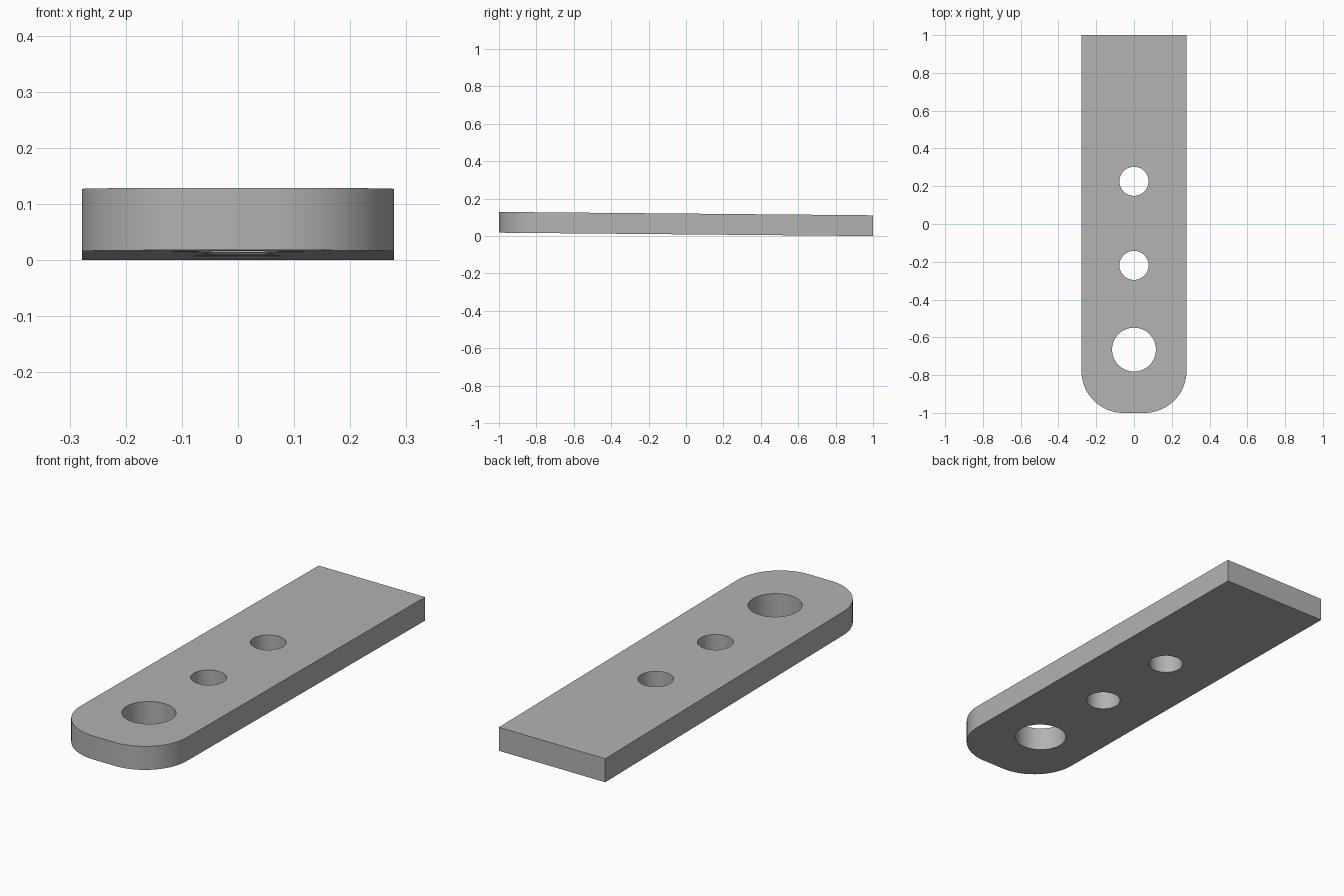
import bpy
import bmesh
from math import cos, sin, pi, radians

cube = bpy.data.objects.get("Cube")
if cube:
    bpy.data.objects.remove(cube, do_unlink=True)

HALF_WIDTH, THICKNESS, CORNER, RISE = 0.278, 0.111, 0.222, 0.018
HOLES = [(0.226, 0.077), (-0.219, 0.077), (-0.665, 0.116)]  # (y, radius)

grey = bpy.data.materials.new("plain grey")
grey.use_nodes = True
colour = (0.45, 0.45, 0.45, 1)
grey.diffuse_color = colour
grey.node_tree.nodes["Principled BSDF"].inputs["Base Color"].default_value = colour


def arc(cx, cy, radius, start, sweep, steps):
    return [(cx + radius * cos(start + sweep * i / steps),
             cy + radius * sin(start + sweep * i / steps)) for i in range(steps + 1)]


def add_loop(bm, points):
    verts = [bm.verts.new((x, y, 0)) for x, y in points]
    for a, b in zip(verts, verts[1:] + verts[:1]):
        bm.edges.new((a, b))


# Plate outline: square back end, rounded front corners
bm = bmesh.new()
inset = HALF_WIDTH - CORNER
outline = [(HALF_WIDTH, 1), (-HALF_WIDTH, 1)]
outline += arc(-inset, CORNER - 1, CORNER, pi, pi / 2, 24)
outline += arc(inset, CORNER - 1, CORNER, 1.5 * pi, pi / 2, 24)
add_loop(bm, outline)

# Round through-holes along the centre line
for y, radius in HOLES:
    add_loop(bm, arc(0, y, radius, 0, 2 * pi, 64)[:-1])

# Fill the outline and give it thickness
bmesh.ops.triangle_fill(bm, edges=bm.edges[:], use_beauty=True)
result = bmesh.ops.extrude_face_region(bm, geom=bm.faces[:])
for v in result["geom"]:
    if isinstance(v, bmesh.types.BMVert):
        v.co.z += THICKNESS
# Slight slope, higher at the front
for v in bm.verts:
    v.co.z += RISE * (1 - v.co.y) / 2
bmesh.ops.recalc_face_normals(bm, faces=bm.faces[:])

mesh = bpy.data.meshes.new("drilled_plate")
bm.to_mesh(mesh)
bm.free()
mesh.materials.append(grey)
plate = bpy.data.objects.new("drilled_plate", mesh)
bpy.context.collection.objects.link(plate)

bpy.ops.object.select_all(action="DESELECT")
plate.select_set(True)
bpy.context.view_layer.objects.active = plate
bpy.ops.object.shade_smooth_by_angle(angle=radians(30))
